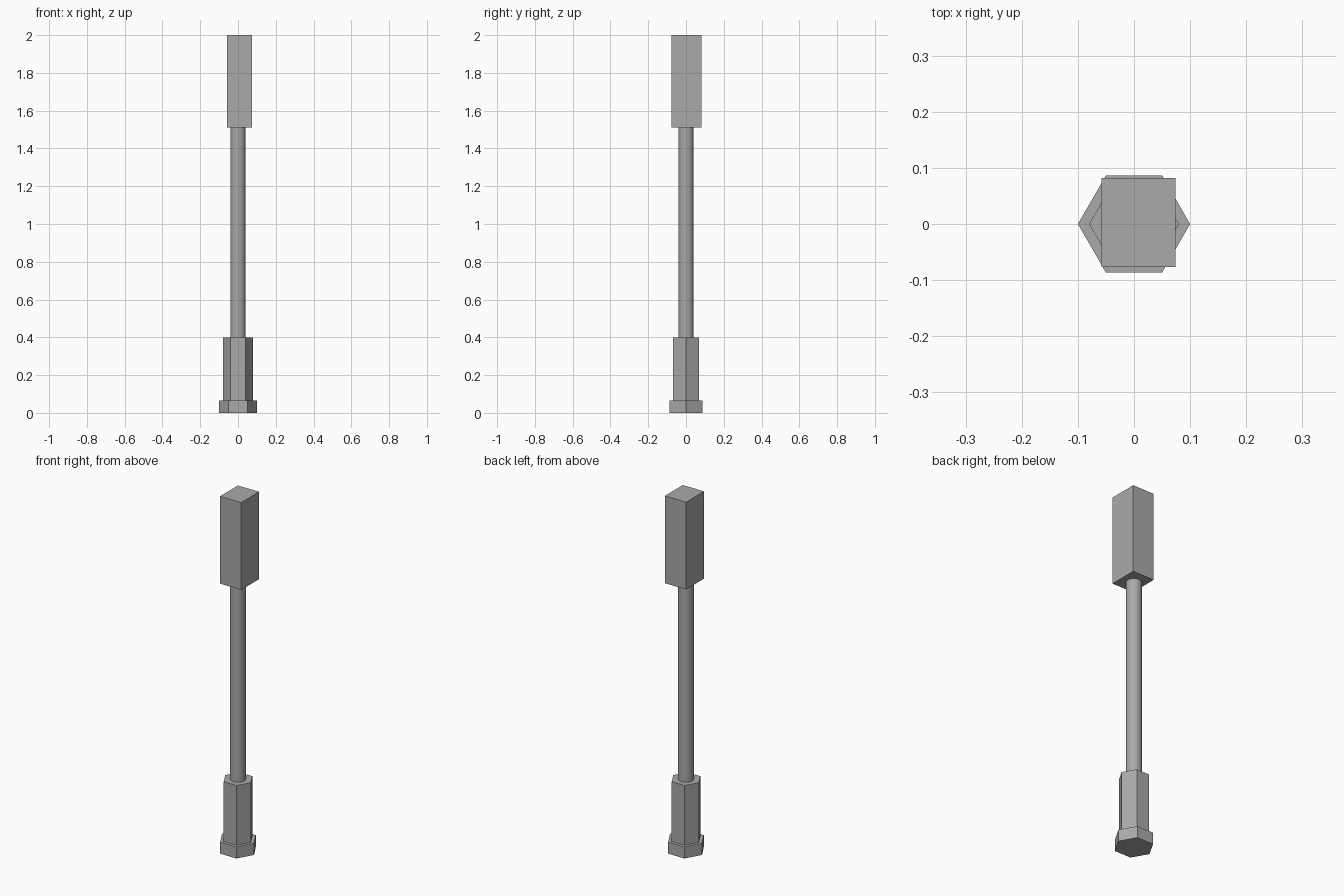
import bpy
import math

cube = bpy.data.objects.get("Cube")
if cube:
    bpy.data.objects.remove(cube, do_unlink=True)

# Single grey metal
steel = bpy.data.materials.new("grey_steel")
steel.use_nodes = True
grey = (0.4, 0.4, 0.4, 1)
steel.diffuse_color = grey
steel.node_tree.nodes["Principled BSDF"].inputs["Base Color"].default_value = grey


def prism(name, radius, bottom, top, sides):
    """Upright prism with a corner pointing along +x."""
    bpy.ops.mesh.primitive_cylinder_add(
        vertices=sides, radius=radius, depth=top - bottom,
        location=(0, 0, (bottom + top) / 2), rotation=(0, 0, math.pi / 2))
    part = bpy.context.object
    part.name = name
    part.data.materials.append(steel)
    return part


# Hexagonal foot and socket
prism("hex_foot", 0.1, 0, 0.065, 6)
prism("hex_socket", 0.08, 0.065, 0.4, 6)

# Round shaft
prism("shaft", 0.04, 0.4, 1.51, 32)
bpy.ops.object.shade_smooth_by_angle(angle=math.radians(30))

# Rectangular head, slightly off the shaft axis
bpy.ops.mesh.primitive_cube_add(size=1, location=(0.008, 0.0025, 1.755))
head = bpy.context.object
head.name = "block_head"
head.scale = (0.132, 0.159, 0.49)
head.data.materials.append(steel)
